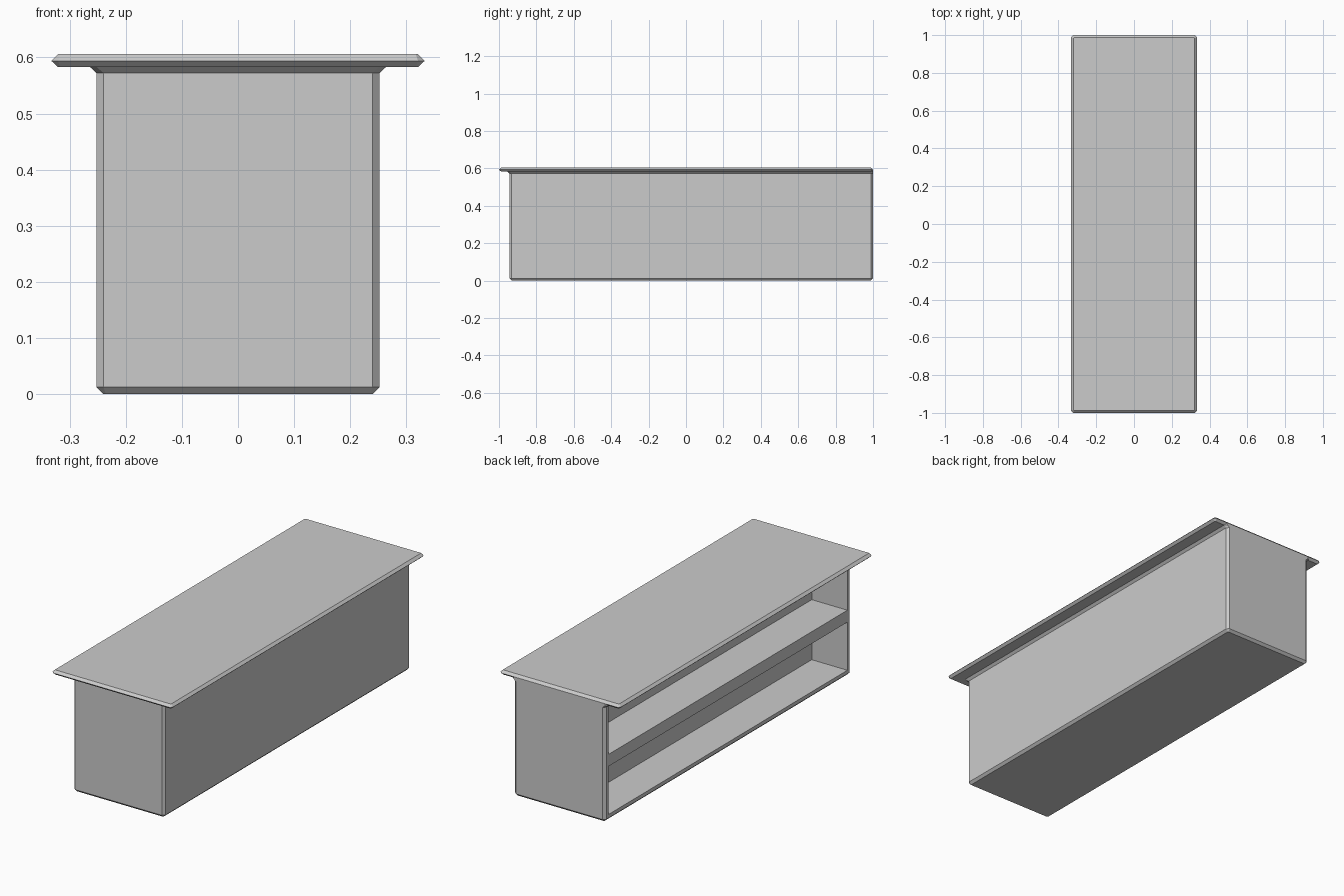
import bpy, bmesh

if "Cube" in bpy.data.objects:
    bpy.data.objects.remove(bpy.data.objects["Cube"])

C = 0.012  # chamfer width


def ring(hx, y0, y1, z, c=C):
    """Rectangle with chamfered corners, as eight points at height z."""
    return [(-hx + c, y0, z), (hx - c, y0, z), (hx, y0 + c, z), (hx, y1 - c, z),
            (hx - c, y1, z), (-hx + c, y1, z), (-hx, y1 - c, z), (-hx, y0 + c, z)]


def loft(name, rings):
    """Skin a stack of equal rings and cap both ends."""
    bm = bmesh.new()
    loops = [[bm.verts.new(p) for p in r] for r in rings]
    for a, b in zip(loops, loops[1:]):
        for i in range(len(a)):
            j = (i + 1) % len(a)
            bm.faces.new((a[i], a[j], b[j], b[i]))
    bm.faces.new(loops[0][::-1])
    bm.faces.new(loops[-1])
    bmesh.ops.recalc_face_normals(bm, faces=bm.faces)
    mesh = bpy.data.meshes.new(name)
    bm.to_mesh(mesh)
    bm.free()
    obj = bpy.data.objects.new(name, mesh)
    bpy.context.collection.objects.link(obj)
    return obj


def box_cutter(name, lo, hi):
    bpy.ops.mesh.primitive_cube_add(size=1, location=[(a + b) / 2 for a, b in zip(lo, hi)])
    obj = bpy.context.object
    obj.name = name
    obj.scale = [b - a for a, b in zip(lo, hi)]
    obj.hide_render = True
    return obj


# Counter body: chamfered foot, straight walls, flare under the top; flush at the back
HX, Y0, Y1 = 0.252, -0.944, 1.0
body = loft("counter_body", [
    ring(HX - C, Y0 + C, Y1 - C, 0.0, 0.004),
    ring(HX, Y0, Y1, C),
    ring(HX, Y0, Y1, 0.572),
    ring(HX + C, Y0 - C, Y1, 0.583),
    ring(HX + C, Y0 - C, Y1, 0.594),
])

# Two open shelves in the left side
for name, z0, z1 in (("lower_shelf_cutter", 0.03, 0.27), ("upper_shelf_cutter", 0.33, 0.57)):
    cutter = box_cutter(name, (-0.40, Y0 + 0.03, z0), (-0.055, Y1 - 0.03, z1))
    mod = body.modifiers.new(name, 'BOOLEAN')
    mod.operation = 'DIFFERENCE'
    mod.solver = 'EXACT'
    mod.object = cutter
    bpy.context.view_layer.objects.active = body
    bpy.ops.object.modifier_apply(modifier=mod.name)
    bpy.data.objects.remove(cutter)

# Overhanging counter top with bevelled rim
loft("counter_top", [
    ring(0.333 - C, -1 + C, 1 - C, 0.583, 0.004),
    ring(0.333, -1, 1, 0.594),
    ring(0.333 - C, -1 + C, 1 - C, 0.606, 0.004),
])
